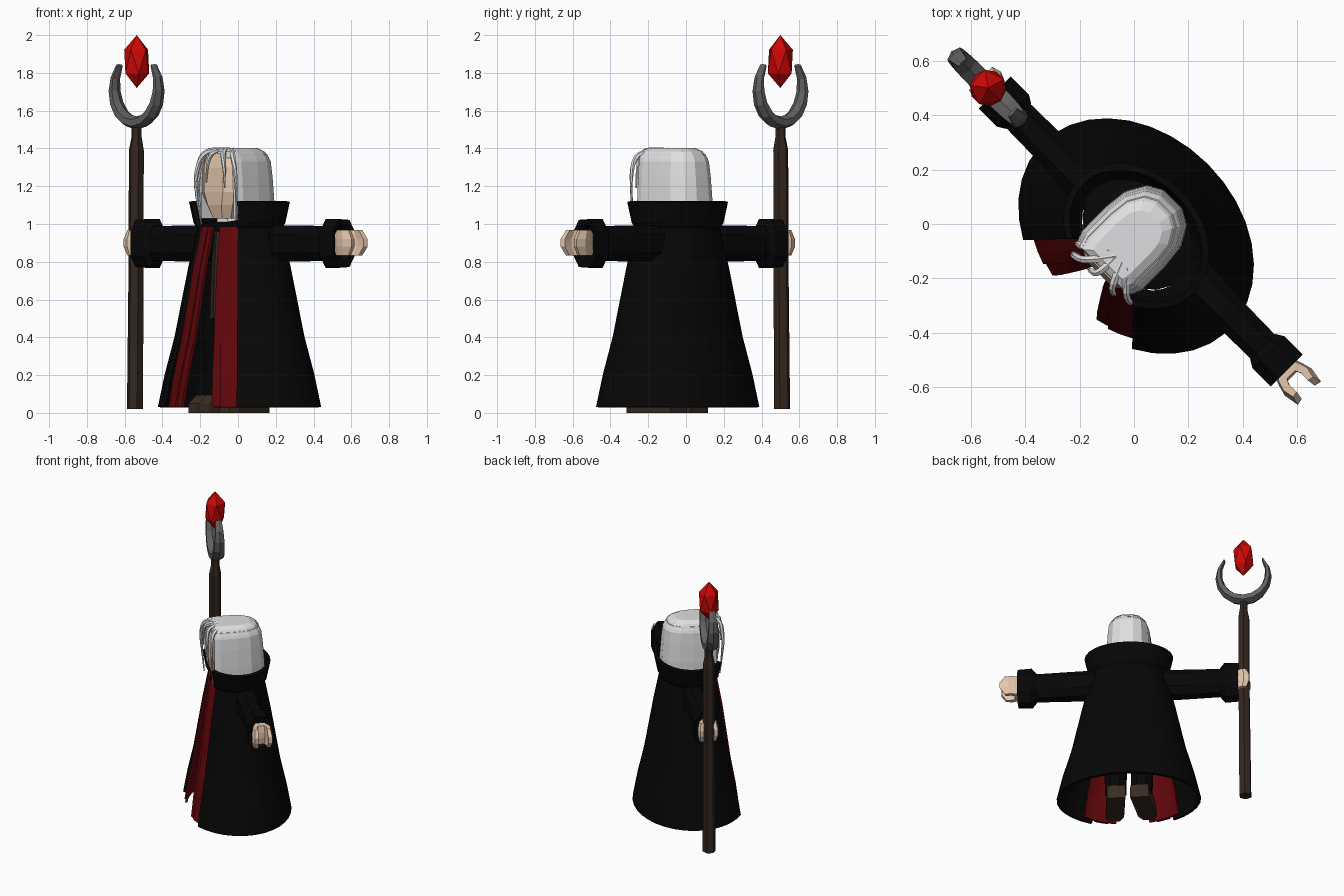
import bpy, bmesh, math
from mathutils import Matrix, Vector

if "Cube" in bpy.data.objects:
    bpy.data.objects.remove(bpy.data.objects["Cube"])

# The figure is modelled facing -y, then turned 45 degrees
TURN = Matrix.Translation((0.026, -0.026, 0)) @ Matrix.Rotation(math.radians(-45), 4, 'Z')


def mat(name, r, g, b):
    m = bpy.data.materials.new(name)
    m.diffuse_color = (r, g, b, 1)
    m.use_nodes = True
    m.node_tree.nodes["Principled BSDF"].inputs["Base Color"].default_value = m.diffuse_color
    return m


BLACK = mat("black cloth", 0.002, 0.002, 0.002)
RED = mat("dark red cloth", 0.12, 0.002, 0.003)
GEM = mat("gem red", 0.62, 0.002, 0.002)
WOOD = mat("dark wood", 0.033, 0.020, 0.013)
LEATHER = mat("brown leather", 0.040, 0.025, 0.016)
SKIN = mat("skin", 0.78, 0.57, 0.42)
HAIR = mat("white hair", 0.74, 0.74, 0.75)
METAL = mat("grey metal", 0.12, 0.12, 0.12)


def finish(name, bm, material, thick=0):
    bmesh.ops.recalc_face_normals(bm, faces=bm.faces)
    me = bpy.data.meshes.new(name)
    bm.to_mesh(me)
    bm.free()
    me.transform(TURN)
    me.materials.append(material)
    ob = bpy.data.objects.new(name, me)
    bpy.context.collection.objects.link(ob)
    if thick:
        s = ob.modifiers.new("thickness", 'SOLIDIFY')
        s.thickness, s.offset = thick, 0
    return ob


def loft(name, rings, material, closed=True, thick=0):
    """Skin a list of point rings; closed rings get end caps."""
    bm = bmesh.new()
    vs = [[bm.verts.new(p) for p in r] for r in rings]
    n = len(rings[0])
    for a, b in zip(vs, vs[1:]):
        for i in range(n if closed else n - 1):
            j = (i + 1) % n
            bm.faces.new((a[i], a[j], b[j], b[i]))
    if closed:
        bm.faces.new(vs[0])
        bm.faces.new(vs[-1])
    return finish(name, bm, material, thick)


def oval(a, b, z, cx=0, cy=0, n=8, turn=0.5):
    return [(cx + a * math.cos(2 * math.pi * (i + turn) / n),
             cy + b * math.sin(2 * math.pi * (i + turn) / n), z) for i in range(n)]


def arc(a, b, z, t0, t1, n, cy=-0.026):
    """Open arc, angle measured from the front (-y) towards +x."""
    out = []
    for i in range(n + 1):
        t = math.radians(t0 + (t1 - t0) * i / n)
        out.append((a * math.sin(t), cy - b * math.cos(t), z))
    return out


# Robe and flared collar, open at the front
PROFILE = [(0.03, 1.01), (0.2, 0.925), (0.4, 0.80), (0.77, 0.625), (1.0, 0.5)]
loft("robe", [arc(0.47 * s, 0.36 * s, z, 35.7, 324.3, 28) for z, s in PROFILE],
     BLACK, False, 0.02)
loft("collar", [arc(0.235, 0.183, 0.98, 35.7, 324.3, 24), arc(0.26, 0.2, 1.01, 35.7, 324.3, 24),
                arc(0.285, 0.222, 1.12, 35.7, 324.3, 24)], BLACK, False, 0.025)
loft("shoulders", [oval(0.23, 0.17, 0.96, cy=-0.02, n=16), oval(0.23, 0.17, 1.0, cy=-0.02, n=16),
                   oval(0.1, 0.09, 1.03, cy=-0.02, n=16)], BLACK)

# Red inner coat panels, parting towards the hem
for side, label in ((1, "left"), (-1, "right")):
    panel, fold = [], []
    for z, s in PROFILE:
        z = min(z, 0.985)
        k = 0.87 + 0.06 * z
        panel.append(arc(0.47 * s * k, 0.36 * s * (k + 0.02), z, side * (16 - 9 * z), side * 50, 5))
        fold.append(arc(0.47 * s * (k + 0.035), 0.36 * s * (k + 0.05), z, side * (23 - 8 * z), side * 36, 2))
    loft(label + "_coat_panel", panel, RED, False, 0.015)
    loft(label + "_coat_fold", fold, RED, False, 0.01)

# Tunic, shirt band
loft("tunic", [oval(0.19, 0.14, 0.5, cy=-0.02), oval(0.18, 0.135, 0.75, cy=-0.02),
               oval(0.15, 0.12, 0.97, cy=-0.03)], LEATHER)
loft("shirt_band", [oval(0.1, 0.11, 0.97, cy=-0.06), oval(0.1, 0.1, 1.04, cy=-0.06)], HAIR)

for s, label in ((1, "left"), (-1, "right")):
    # Legs and boots
    loft(label + "_leg", [oval(0.075, 0.08, 0.08, s * 0.088, -0.02),
                          oval(0.085, 0.09, 0.55, s * 0.088, -0.02)], BLACK)

    def sole(z, front, w, back=0.06):
        return [(s * (0.085 + x) + s * (-y * 0.12), y, z) for x, y in
                ((-w, back), (w, back), (w, front + 0.05), (w * 0.6, front),
                 (-w * 0.6, front), (-w, front + 0.05))]
    loft(label + "_boot", [sole(0, -0.255, 0.062), sole(0.05, -0.255, 0.062),
                           sole(0.095, -0.2, 0.06)], LEATHER)

    # Sleeve and cuff: octagonal sections along x
    ay = s * 0.018 - 0.002

    def section(x, hy, hz, cz=0.897):
        c = 0.5
        return [(s * x, ay + u * hy, cz + v * hz) for u, v in
                ((1, c), (c, 1), (-c, 1), (-1, c), (-1, -c), (-c, -1), (c, -1), (1, -c))]
    loft(label + "_sleeve", [section(0.12, 0.07, 0.09), section(0.26, 0.078, 0.095),
                             section(0.42, 0.066, 0.095), section(0.66, 0.062, 0.09)], BLACK)
    loft(label + "_cuff", [section(0.615, 0.065, 0.095), section(0.645, 0.083, 0.13),
                           section(0.74, 0.083, 0.125), section(0.735, 0.06, 0.1),
                           section(0.69, 0.05, 0.08)], BLACK)

    # Hand: C-shaped grip, pointed from the side; the one on the staff is closer in
    grip = [(0.70, 0.035), (0.755, 0.058), (0.80, 0.07), (0.858, 0.06), (0.852, 0.034),
            (0.80, 0.036), (0.77, 0.024)]
    path = grip + [(x, -y) for x, y in reversed(grip)]
    reach = 1.0 if s > 0 else 0.62
    loft(label + "_hand", [[(s * (0.74 + (x - 0.74) * k * reach), ay + y * (0.5 + k / 2), z) for x, y in path]
                           for z, k in ((0.832, 0.72), (0.88, 1), (0.92, 1), (0.968, 0.72))], SKIN)

# Head: tapering face
loft("face", [[(u * w, y, z) for u, y in ((1, -0.06), (1, f + 0.04), (0.55, f), (-0.55, f),
                                         (-1, f + 0.04), (-1, -0.06))]
              for z, w, f in ((1.03, 0.06, -0.19), (1.1, 0.095, -0.212), (1.17, 0.127, -0.22),
                              (1.3, 0.127, -0.22), (1.375, 0.115, -0.205))], SKIN)

# Hair shell wrapping the back and sides, hollow around the face
foot = [(0.10, -0.07), (0.118, -0.19), (0.136, -0.19), (0.15, -0.15), (0.15, -0.03), (0.14, 0.06),
        (0.10, 0.13), (0.045, 0.16)]
foot = foot + [(-x, y) for x, y in reversed(foot)]
loft("hair", [[(x * k, -0.04 + (y + 0.04) * (k if y > -0.04 else f), z) for x, y in foot]
              for z, k, f in ((1.03, 1.03, 1), (1.12, 1.02, 1), (1.25, 0.97, 1), (1.33, 0.92, 1),
                              (1.37, 0.82, 1))], HAIR)
# Crown closing the top
crown = [p for p in foot[2:-2]]
loft("hair_crown", [[(x * k, -0.04 + (y + 0.04) * (k if y > -0.04 else f), z) for x, y in crown]
                    for z, k, f in ((1.35, 0.88, 1.08), (1.385, 0.74, 1.05), (1.402, 0.55, 0.9))], HAIR)

# Loose tapering strands over the face
STRANDS = [
    [(0, -0.13, 1.39), (-0.07, -0.225, 1.39), (-0.115, -0.24, 1.27), (-0.12, -0.23, 1.15), (-0.09, -0.22, 1.0)],
    [(-0.03, -0.13, 1.39), (-0.10, -0.19, 1.37), (-0.14, -0.20, 1.25), (-0.13, -0.19, 1.06)],
    [(0.03, -0.13, 1.39), (0.07, -0.225, 1.39), (0.095, -0.235, 1.29), (0.10, -0.235, 1.19)],
    [(0.06, -0.13, 1.39), (0.13, -0.21, 1.37), (0.165, -0.215, 1.25), (0.155, -0.205, 1.02)],
    [(0.0, -0.13, 1.39), (0.0, -0.225, 1.39), (-0.03, -0.235, 1.33), (-0.04, -0.235, 1.22)],
]
for k, pts in enumerate(STRANDS):
    pts = [Vector(p) for p in pts]
    for _ in range(2):      # round the path by cutting corners
        cut = [p for a, b in zip(pts, pts[1:]) for p in (a.lerp(b, 0.25), a.lerp(b, 0.75))]
        pts = [pts[0]] + cut[1:-1] + [pts[-1]]
    rings = []
    for i, p in enumerate(pts):
        r = 0.004 + 0.011 * (1 - (i / (len(pts) - 1)) ** 2)
        d = pts[min(i + 1, len(pts) - 1)] - pts[max(i - 1, 0)]
        q = d.to_track_quat('Z', 'Y')
        rings.append([p + q @ Vector(c) for c in oval(r, r, 0, n=6)])
    loft("hair_strand_%d" % (k + 1), rings, HAIR)

# Staff shaft
SX, SY = -0.774, -0.026
loft("staff_shaft", [oval(r, r, z, SX + dx, SY, 6) for z, r, dx in
                     ((0.02, 0.044, -0.008), (0.8, 0.041, 0), (1.39, 0.041, 0.002),
                      (1.46, 0.028, 0.004), (1.54, 0.028, 0.004))], WOOD)

# Crescent head: hexagonal section tapering to the tips
rings = []
STEPS = 12
for i in range(STEPS + 1):
    u = 2 * i / STEPS - 1
    t = math.radians(-90 + 135 * u)
    th = 0.035 * (1 - 0.75 * abs(u) ** 2.5)
    hy = 0.042 * (1 - 0.5 * u * u)
    r = 0.203 - th
    ring = []
    for v, w in ((1, 0), (0.5, 1), (-0.5, 1), (-1, 0), (-0.5, -1), (0.5, -1)):
        d = r + v * th
        ring.append((SX + 0.004 + 0.93 * d * math.cos(t), SY + w * hy, 1.703 + d * math.sin(t)))
    rings.append(ring)
loft("staff_crescent", rings, METAL)

# Floating gem
bm = bmesh.new()
bmesh.ops.create_icosphere(bm, subdivisions=1, radius=1,
                           matrix=Matrix.Translation((SX + 0.005, SY, 1.86)) @ Matrix.Diagonal((0.075, 0.075, 0.14, 1)))
finish("staff_gem", bm, GEM)
